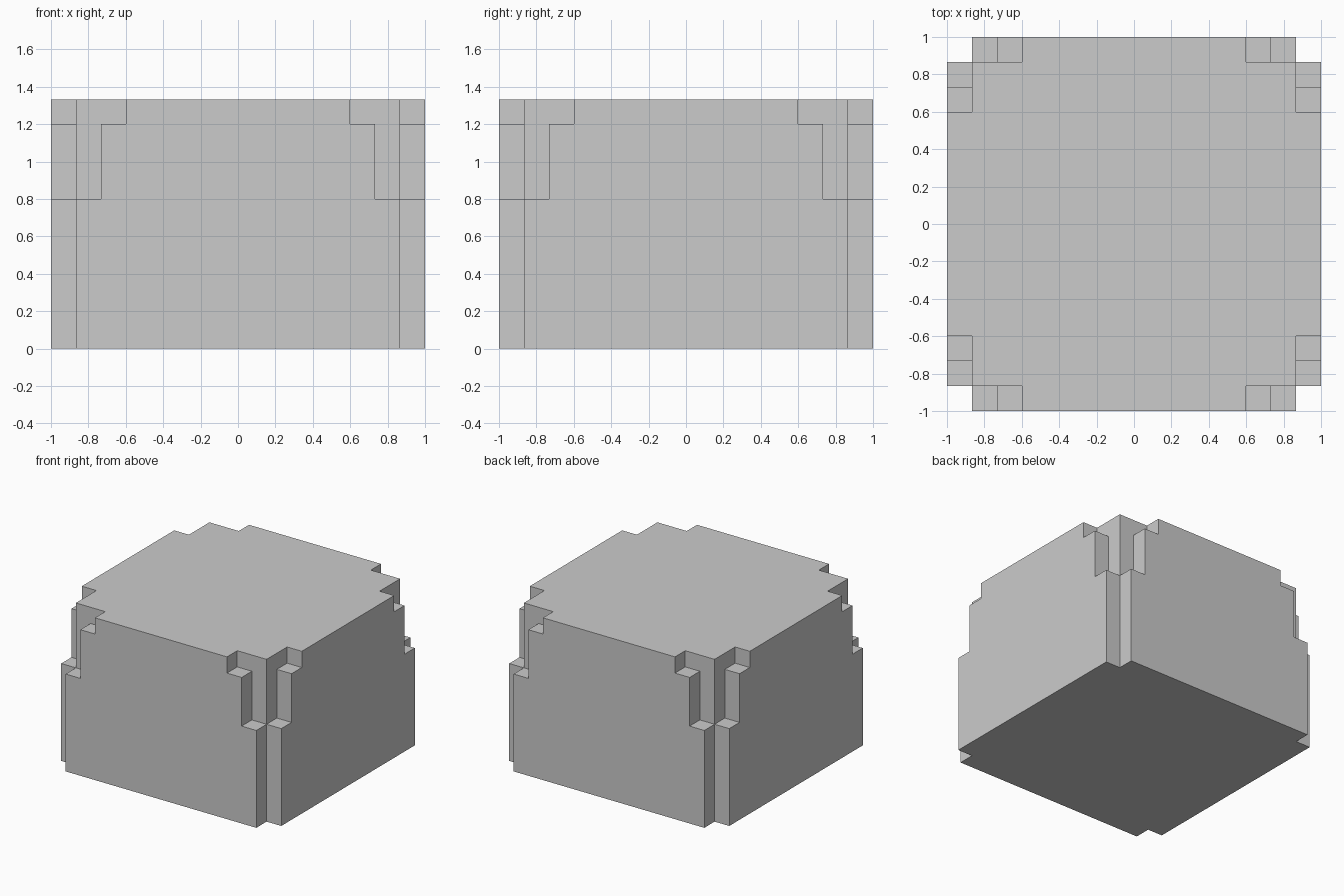
import bpy, bmesh, math

if "Cube" in bpy.data.objects:
    bpy.data.objects.remove(bpy.data.objects["Cube"])

U = 2 / 15                       # module of the stepped design
CORE = 6.5 * U                   # half width of the square core
# side panels: (bottom, top, half width) of each step
STEPS = [(0, 6 * U, 6.5 * U), (6 * U, 9 * U, 5.5 * U), (9 * U, 10 * U, 4.5 * U)]
half = [4.5 * U, 5.5 * U, CORE, 7.5 * U]
XS = [-h for h in reversed(half)] + half
ZS = [0, 6 * U, 9 * U, 10 * U]
N, M = len(XS) - 1, len(STEPS)


def filled(i, j, k):
    """Core square plus four panels that narrow in steps towards the top."""
    if not (0 <= i < N and 0 <= j < N and 0 <= k < M):
        return False
    a, b = (abs(XS[n] + XS[n + 1]) / 2 for n in (i, j))
    return max(a, b) < CORE or min(a, b) < STEPS[k][2]


# stepped block: outer skin of all filled cells, merged into large flat faces
bm = bmesh.new()
verts = {}


def vert(key):
    if key not in verts:
        verts[key] = bm.verts.new((XS[key[0]], XS[key[1]], ZS[key[2]]))
    return verts[key]


for i in range(N):
    for j in range(N):
        for k in range(M):
            if not filled(i, j, k):
                continue
            for axis in range(3):
                for side in (0, 1):
                    nb = [i, j, k]
                    nb[axis] += 2 * side - 1
                    if filled(*nb):
                        continue
                    u, v = (axis + 1) % 3, (axis + 2) % 3
                    ring = []
                    for du, dv in ((0, 0), (1, 0), (1, 1), (0, 1)):
                        key = [i, j, k]
                        key[axis] += side
                        key[u] += du
                        key[v] += dv
                        ring.append(vert(tuple(key)))
                    bm.faces.new(ring if side else ring[::-1])

bmesh.ops.dissolve_limit(bm, angle_limit=math.radians(1), verts=bm.verts[:], edges=bm.edges[:])
mesh = bpy.data.meshes.new("stepped_block")
bm.to_mesh(mesh)
bm.free()
bpy.context.collection.objects.link(bpy.data.objects.new("stepped_block", mesh))
